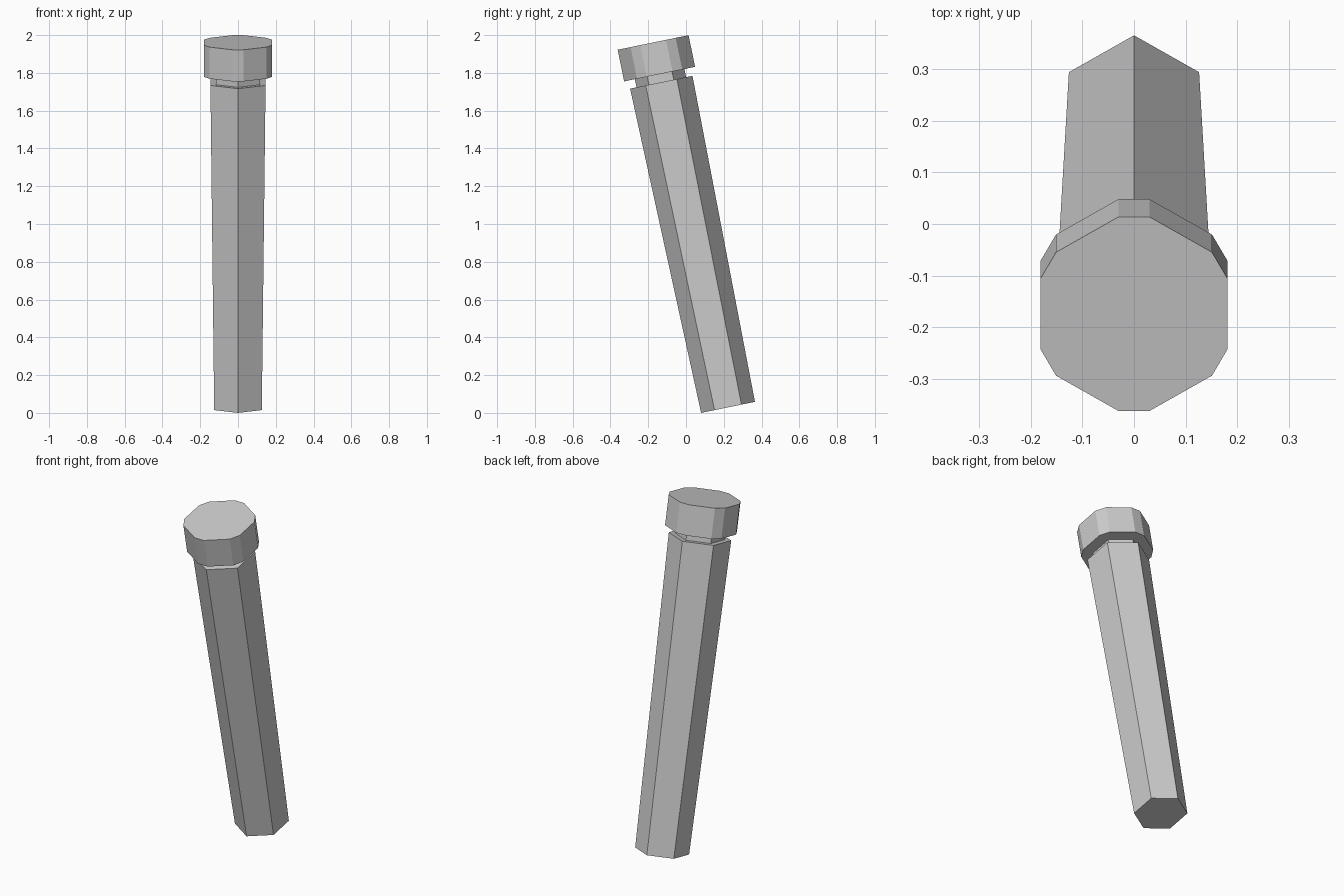
import bpy, bmesh
from math import sin, cos, pi, radians
from mathutils import Matrix

if "Cube" in bpy.data.objects:
    bpy.data.objects.remove(bpy.data.objects["Cube"])

TILT = radians(11.6)
# Tilted axis: origin at the centre of the shaft's lower end
FRAME = Matrix.Translation((0, 0.2225, 0.0293)) @ Matrix.Rotation(TILT, 4, 'X')


def hexagon(radius, chamfer=0.0):
    """Hexagon with points on +-y; chamfer is the fraction cut off each edge end."""
    pts = [(radius * sin(i * pi / 3), radius * cos(i * pi / 3)) for i in range(6)]
    if not chamfer:
        return pts
    out = []
    for i, p in enumerate(pts):
        for q in (pts[i - 1], pts[(i + 1) % 6]):
            out.append(tuple(a + (b - a) * chamfer for a, b in zip(p, q)))
    return out


def prism(name, z0, ring0, z1, ring1):
    bm = bmesh.new()
    lo = [bm.verts.new((x, y, z0)) for x, y in ring0]
    hi = [bm.verts.new((x, y, z1)) for x, y in ring1]
    n = len(lo)
    bm.faces.new(lo)
    bm.faces.new(hi)
    for i in range(n):
        j = (i + 1) % n
        bm.faces.new((lo[i], lo[j], hi[j], hi[i]))
    bmesh.ops.recalc_face_normals(bm, faces=bm.faces)
    mesh = bpy.data.meshes.new(name)
    bm.to_mesh(mesh)
    bm.free()
    obj = bpy.data.objects.new(name, mesh)
    obj.matrix_world = FRAME
    bpy.context.collection.objects.link(obj)


# Tapered hexagonal shaft
prism("shaft", 0, hexagon(0.1455), 1.757, hexagon(0.1685))
# Recessed neck between shaft and cap
prism("neck", 1.755, hexagon(0.134), 1.803, hexagon(0.134))
# Cap with chamfered corners
prism("cap", 1.801, hexagon(0.209, 1 / 6), 1.972, hexagon(0.209, 1 / 6))
